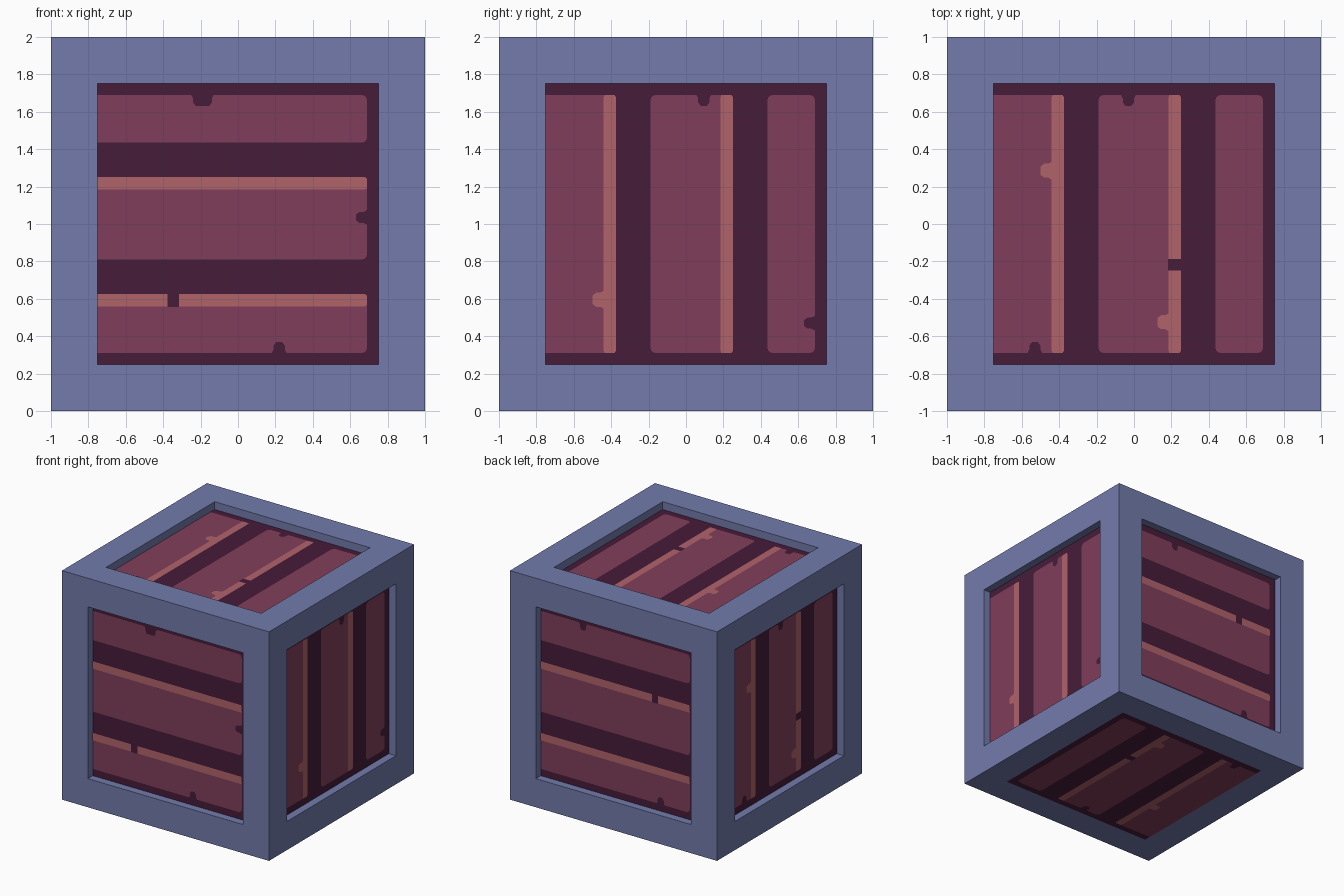
import bpy, bmesh, math
from mathutils import Vector

if "Cube" in bpy.data.objects:
    bpy.data.objects.remove(bpy.data.objects["Cube"], do_unlink=True)

CENTRE = Vector((0, 0, 1))
RECESS = 0.068     # depth of the panels behind the frame, flush underneath
LAYER = 0.001      # spacing between painted plates
HOLE = 0.75        # half width of the frame opening


def material(name, rgb):
    lin = [((c / 255 + 0.055) / 1.055) ** 2.4 for c in rgb] + [1]
    m = bpy.data.materials.new(name)
    m.use_nodes = True
    m.diffuse_color = lin
    bsdf = next(n for n in m.node_tree.nodes if n.type == 'BSDF_PRINCIPLED')
    bsdf.inputs["Base Color"].default_value = lin
    bsdf.inputs["Roughness"].default_value = 0.9
    return m


FRAME = material("slate_blue", (115, 123, 171))
DARK = material("dark_plum", (70, 28, 58))
PLANK = material("wine_wood", (128, 62, 91))
LIGHT = material("rose_edge", (177, 99, 106))


def add_object(name, bm, *mats):
    mesh = bpy.data.meshes.new(name)
    bm.to_mesh(mesh)
    bm.free()
    for m in mats:
        mesh.materials.append(m)
    bpy.context.collection.objects.link(bpy.data.objects.new(name, mesh))


# Crate: a cube with a dark panel on every side, sunken except underneath
bm = bmesh.new()
bmesh.ops.create_cube(bm, size=2)
panels = bm.faces[:]
bmesh.ops.inset_individual(bm, faces=panels, thickness=1 - HOLE, use_even_offset=True)
sunken = [f for f in panels if f.normal.z > -0.5]
bmesh.ops.inset_individual(bm, faces=sunken, thickness=0, depth=-RECESS)
for f in panels:
    f.material_index = 1
bmesh.ops.translate(bm, verts=bm.verts, vec=CENTRE)
add_object("crate_frame", bm, FRAME, DARK)


def rounded(u0, u1, v0, v1, r):
    """Rectangle outline with rounded corners, anticlockwise."""
    corners = [(u1 - r, v1 - r), (u0 + r, v1 - r), (u0 + r, v0 + r), (u1 - r, v0 + r)]
    return [(cu + r * math.cos(a), cv + r * math.sin(a))
            for i, (cu, cv) in enumerate(corners)
            for a in (math.pi / 2 * (i + k / 3) for k in range(4))]


def nick(u, v, inward, width=0.06):
    """Small rounded bite whose open side lies on a plank edge."""
    h = width / 2
    shape = [(h + 0.012, -0.004), (h, 0.018), (h, 0.04), (h - 0.015, 0.06)]
    shape += [(-t, s) for t, s in reversed(shape)]
    du, dv = inward
    return [(u + t * dv + s * du, v - t * du + s * dv) for t, s in shape]


UP, DOWN, LEFT = (0, 1), (0, -1), (-1, 0)

# Wear marks per panel: dark nicks, light chips and breaks in the light edges
WORN = dict(nicks=[(-0.53, -0.69, UP), (-0.03, 0.69, DOWN)],
            chips=[(-0.44, 0.285, LEFT, 0.075), (0.185, -0.525, LEFT, 0.075)],
            breaks=[(0.217, -0.217)])
FRONT = dict(nicks=[(-0.19, 0.69, DOWN, 0.1), (0.69, 0.035, LEFT), (0.22, -0.69, UP)],
             chips=[], breaks=[(-0.347, -0.407)])
BACK = dict(nicks=[(-0.34, 0.69, DOWN), (0.41, -0.69, UP)],
            chips=[], breaks=[(0.355, 0.217)])
SIDE = dict(nicks=[(0.095, 0.69, DOWN), (0.69, -0.53, LEFT)],
            chips=[(-0.44, -0.405, LEFT, 0.075)], breaks=[])

# Panel name, outward normal, rightward axis, horizontal planks, wear, depth
SIDES = [("front", (0, -1, 0), (1, 0, 0), True, FRONT, RECESS),
         ("back", (0, 1, 0), (-1, 0, 0), True, BACK, RECESS),
         ("right", (1, 0, 0), (0, 1, 0), False, SIDE, RECESS),
         ("left", (-1, 0, 0), (0, -1, 0), False, WORN, RECESS),
         ("top", (0, 0, 1), (1, 0, 0), False, WORN, RECESS),
         ("bottom", (0, 0, -1), (1, 0, 0), False, WORN, 0)]


def plates(name, outlines, height, mat, normal, right):
    """Lay flat outlines, cut off at the frame, at a height along the normal."""
    n, r = Vector(normal), Vector(right)
    up = n.cross(r)
    base = CENTRE + n * height
    bm = bmesh.new()
    for outline in outlines:
        f = bm.faces.new([bm.verts.new(base + r * max(u, -HOLE) + up * v)
                          for u, v in outline])
        f.normal_update()
        if f.normal.dot(n) < 0:
            f.normal_flip()
    add_object(name, bm, mat)


for name, normal, right, flat, wear, depth in SIDES:
    # Planks and light edges run into the frame on the panel's left
    start, end = (-0.78, 0.69) if flat else (-0.69, 0.69)
    first = -0.69 if flat else -0.78

    def strip(a0, a1, r):
        return rounded(start, end, a0, a1, r) if flat else rounded(a0, a1, start, end, r)

    planks = [strip(a, b, 0.03) for a, b in ((first, -0.39), (-0.19, 0.235), (0.435, 0.69))]
    edges = [strip(a, a + 0.065, 0.012) for a in (-0.44, 0.185)]
    chips = [nick(*c) for c in wear["chips"]]
    half_u, half_v = (0.031, 0.036) if flat else (0.036, 0.031)
    marks = [nick(*k) for k in wear["nicks"]]
    marks += [rounded(u - half_u, u + half_u, v - half_v, v + half_v, 0.004)
              for u, v in wear["breaks"]]
    layers = [("planks", planks, PLANK), ("plank_edges", edges + chips, LIGHT),
              ("wear_marks", marks, DARK)]
    for i, (part, outlines, mat) in enumerate(layers, 1):
        plates(f"{name}_{part}", outlines, 1 - depth + LAYER * i, mat, normal, right)
